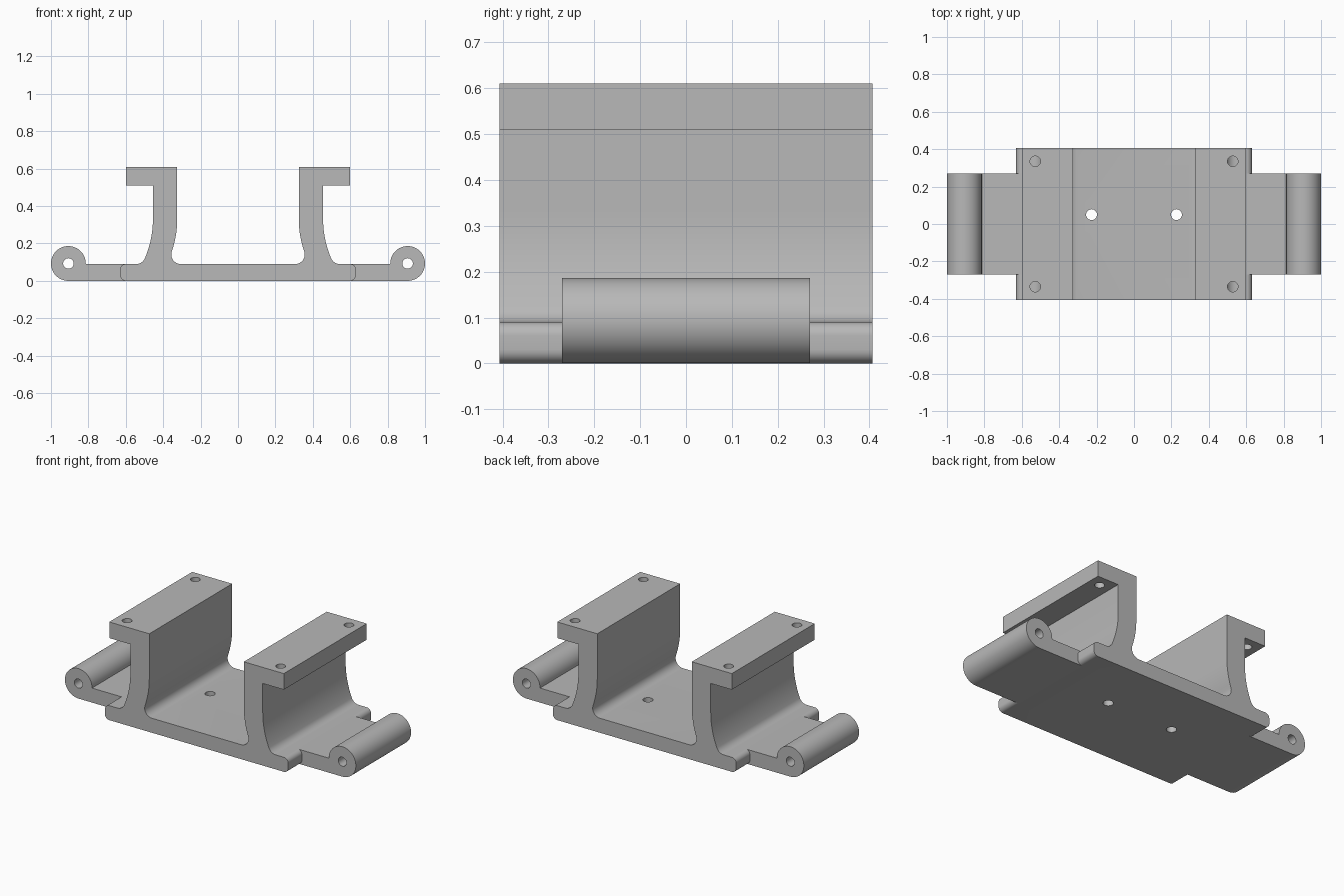
import bpy, bmesh
from math import cos, sin, radians, pi
from mathutils import Matrix

cube = bpy.data.objects.get("Cube")
if cube:
    bpy.data.objects.remove(cube, do_unlink=True)

grey = bpy.data.materials.new("plain grey")
grey.use_nodes = True
colour = (0.48, 0.48, 0.48, 1)
grey.diffuse_color = colour
grey.node_tree.nodes["Principled BSDF"].inputs["Base Color"].default_value = colour


def arc(cx, cz, r, start, end, steps=8):
    """Points on an arc, angles in degrees."""
    angles = [radians(start + (end - start) * i / steps) for i in range(steps + 1)]
    return [(cx + r * cos(a), cz + r * sin(a)) for a in angles]


def to_object(bm, name):
    bmesh.ops.recalc_face_normals(bm, faces=bm.faces)
    mesh = bpy.data.meshes.new(name)
    bm.to_mesh(mesh)
    bm.free()
    obj = bpy.data.objects.new(name, mesh)
    bpy.context.collection.objects.link(obj)
    return obj


def extrude_profile(name, points, half_depth):
    """Extrude an x-z outline along y."""
    bm = bmesh.new()
    face = bm.faces.new([bm.verts.new((x, -half_depth, z)) for x, z in points])
    out = bmesh.ops.extrude_face_region(bm, geom=[face])
    verts = [g for g in out["geom"] if isinstance(g, bmesh.types.BMVert)]
    bmesh.ops.translate(bm, verts=verts, vec=(0, 2 * half_depth, 0))
    obj = to_object(bm, name)
    obj.data.materials.append(grey)
    return obj


def drill(obj, holes):
    """Cut round holes: (centre, radius, length, along_y)."""
    bm = bmesh.new()
    for centre, radius, length, along_y in holes:
        turn = Matrix.Rotation(pi / 2 if along_y else 0, 4, "X")
        bmesh.ops.create_cone(bm, cap_ends=True, segments=32, radius1=radius,
                              radius2=radius, depth=length,
                              matrix=Matrix.Translation(centre) @ turn)
    cutter = to_object(bm, "hole_cutter")
    cutter.hide_render = True
    mod = obj.modifiers.new("holes", "BOOLEAN")
    mod.operation = "DIFFERENCE"
    mod.solver = "EXACT"
    mod.object = cutter
    bpy.ops.object.select_all(action="DESELECT")
    bpy.context.view_layer.objects.active = obj
    obj.select_set(True)
    bpy.ops.object.modifier_apply(modifier=mod.name)
    bpy.data.objects.remove(cutter, do_unlink=True)
    bpy.ops.object.shade_smooth_by_angle(angle=radians(30))


# Base plate with two curved, flanged walls
base_top = 0.09
bend = 0.533
half = (
    arc(0.60, 0.03, 0.03, -90, 0)
    + arc(0.60, base_top - 0.03, 0.03, 0, 90)
    + arc(0.545, 0.142, 0.052, 270, 203)
    + arc(0.455 + bend, 0.33, bend, 203, 180)[1:]
    + [(0.455, 0.51), (0.60, 0.51), (0.60, 0.61), (0.325, 0.61)]
    + arc(0.325 + bend, 0.33, bend, 180, 199)
    + arc(0.3067, 0.14, 0.05, 19, -90)[1:]
)
outline = half + [(-x, z) for x, z in reversed(half)]
bracket = extrude_profile("base_and_walls", outline, 0.407)

# Screw holes through the base and the flanges
holes = [((s * 0.227, 0.05, 0.05), 0.029, 0.3, False) for s in (-1, 1)]
holes += [((sx * 0.528, sy * 0.335, 0.56), 0.028, 0.2, False)
          for sx in (-1, 1) for sy in (-1, 1)]
drill(bracket, holes)

# Side tongues ending in hinge barrels
barrel_x, barrel_r = 0.907, 0.093
tongue = ([(0.60, 0)] + arc(barrel_x, barrel_r, barrel_r, -90, 180, 40)
          + [(barrel_x - barrel_r, base_top), (0.60, base_top)])
for side, s in (("left", 1), ("right", -1)):
    hinge = extrude_profile(side + "_hinge", [(s * x, z) for x, z in tongue], 0.271)
    drill(hinge, [((s * barrel_x, 0, barrel_r), 0.028, 1, True)])
